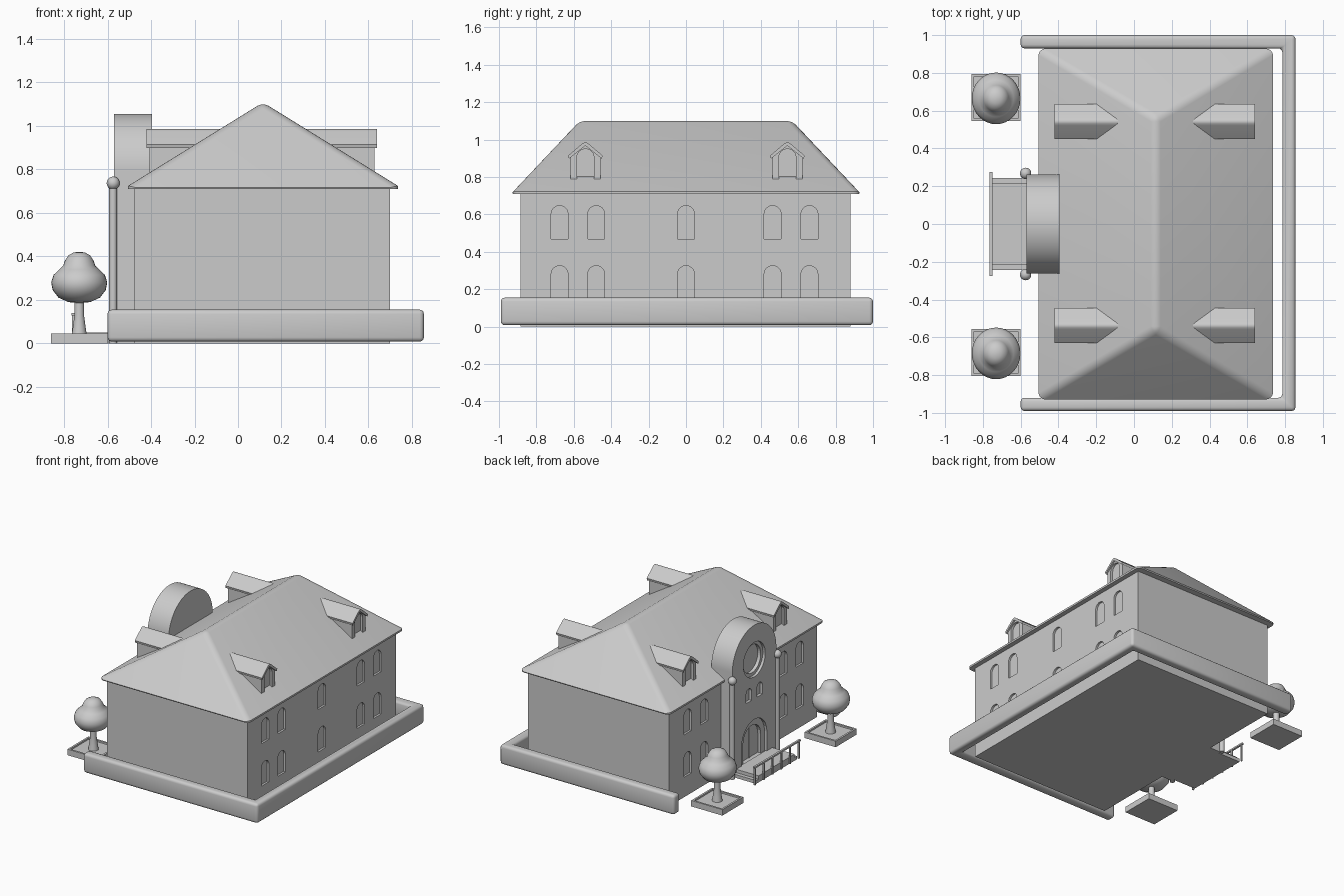
import bpy, bmesh, math
from mathutils import Matrix

cube = bpy.data.objects.get("Cube")
if cube:
    bpy.data.objects.remove(cube, do_unlink=True)

STONE = bpy.data.materials.new("pale grey stone")
STONE.use_nodes = True
colour = (0.6, 0.6, 0.6, 1)
STONE.diffuse_color = colour
STONE.node_tree.nodes["Principled BSDF"].inputs["Base Color"].default_value = colour


def finish(name, bm, smooth=False):
    bmesh.ops.recalc_face_normals(bm, faces=bm.faces)
    mesh = bpy.data.meshes.new(name)
    bm.to_mesh(mesh)
    bm.free()
    obj = bpy.data.objects.new(name, mesh)
    bpy.context.collection.objects.link(obj)
    mesh.materials.append(STONE)
    if smooth:
        bpy.ops.object.select_all(action='DESELECT')
        obj.select_set(True)
        bpy.context.view_layer.objects.active = obj
        bpy.ops.object.shade_smooth_by_angle(angle=math.radians(40))
    return obj


def extrude(bm, points, shift):
    face = bm.faces.new([bm.verts.new(p) for p in points])
    moved = bmesh.ops.extrude_face_region(bm, geom=[face], use_keep_orig=True)["geom"]
    bmesh.ops.translate(bm, vec=shift, verts=[v for v in moved if isinstance(v, bmesh.types.BMVert)])


def prism(name, profiles, x0, x1, smooth=False):
    """Extrude closed (y, z) profiles along x."""
    bm = bmesh.new()
    for profile in profiles:
        extrude(bm, [(x0, y, z) for y, z in profile], (x1 - x0, 0, 0))
    return finish(name, bm, smooth)


def box(name, x0, x1, y0, y1, z0, z1):
    return prism(name, [[(y0, z0), (y1, z0), (y1, z1), (y0, z1)]], x0, x1)


def arch(y, half, z0, top, steps=12):
    """Round-headed outline."""
    turn = [math.pi * i / steps for i in range(steps + 1)]
    head = [(y + half * math.cos(a), top - half + half * math.sin(a)) for a in turn]
    return [(y - half, z0), (y + half, z0)] + head


def disc(y, z, radius, steps=40):
    turn = [math.tau * i / steps for i in range(steps)]
    return [(y + radius * math.cos(a), z + radius * math.sin(a)) for a in turn]


def carve(obj, cutters):
    """Cut recesses, then discard the cutters."""
    for cutter in cutters:
        cutter.hide_render = True
        mod = obj.modifiers.new("recess", 'BOOLEAN')
        mod.operation, mod.solver, mod.object = 'DIFFERENCE', 'EXACT', cutter
    graph = bpy.context.evaluated_depsgraph_get()
    mesh = bpy.data.meshes.new_from_object(obj.evaluated_get(graph))
    obj.modifiers.clear()
    obj.data = mesh
    for cutter in cutters:
        bpy.data.objects.remove(cutter, do_unlink=True)


def lathe(name, profile, x, y, squash=1.0, steps=32):
    """Spin an (r, z) profile about a vertical axis."""
    bm = bmesh.new()
    verts = [bm.verts.new((r, 0, z)) for r, z in profile]
    edges = [bm.edges.new(pair) for pair in zip(verts, verts[1:])]
    bmesh.ops.spin(bm, geom=verts + edges, axis=(0, 0, 1), cent=(0, 0, 0),
                   angle=math.tau, steps=steps, use_duplicate=False)
    bmesh.ops.remove_doubles(bm, verts=bm.verts, dist=0.0005)
    bmesh.ops.transform(bm, verts=bm.verts,
                        matrix=Matrix.Translation((x, y, 0)) @ Matrix.Diagonal((1, squash, 1, 1)))
    return finish(name, bm, True)


# Main walls with two rows of round-headed windows on the long sides
walls = box("house_walls", -0.475, 0.70, -0.885, 0.88, 0, 0.72)
outer = [-0.676, -0.48, 0.463, 0.66]
rows = [(0.15, 0.326), (0.47, 0.647)]
back = [arch(y, 0.045, a, b) for y in outer + [0] for a, b in rows]
entry = [arch(y, 0.045, a, b) for y in outer for a, b in rows]
carve(walls, [prism("cutter", back, 0.685, 0.75), prism("cutter", entry, -0.52, -0.46)])

# Hipped roof with softened hips and ridge
bm = bmesh.new()
corners = [(-0.505, -0.925), (0.735, -0.925), (0.735, 0.925), (-0.505, 0.925)]
low = [bm.verts.new((x, y, 0.71)) for x, y in corners]
eave = [bm.verts.new((x, y, 0.725)) for x, y in corners]
south, north = [bm.verts.new((0.115, y, 1.108)) for y in (-0.56, 0.56)]
bm.faces.new(low)
for i in range(4):
    j = (i + 1) % 4
    bm.faces.new((low[i], low[j], eave[j], eave[i]))
bm.faces.new((eave[0], eave[1], south))
bm.faces.new((eave[1], eave[2], north, south))
bm.faces.new((eave[2], eave[3], north))
bm.faces.new((eave[3], eave[0], south, north))
soft = [e for e in bm.edges if south in e.verts or north in e.verts]
soft += [bm.edges.get((a, b)) for a, b in zip(low, eave)]
bmesh.ops.bevel(bm, geom=soft, offset=0.03, segments=4, profile=0.5, affect='EDGES')
finish("hipped_roof", bm, True)

# Four dormers, mirrored across the ridge
for side, sx in (("left", 1), ("right", -1)):
    for end, y in (("front", -0.538), ("back", 0.542)):
        def across(x):
            return 0.11 + sx * (x - 0.11)
        shape = [(y - 0.08, 0.76), (y + 0.08, 0.76), (y + 0.08, 0.905), (y, 0.975), (y - 0.08, 0.905)]
        body = prism(f"dormer_wall_{side}_{end}", [shape], across(0.32), across(0.628))
        carve(body, [prism("cutter", [arch(y, 0.046, 0.70, 0.95)], across(0.61), across(0.68))])
        half = [(0.092, 0.915), (0.02, 0.976), (0.01, 0.983)]
        under = [(0.088, 0.898), (0, 0.968)]
        upper = [(y - a, z) for a, z in half] + [(y, 0.986)] + [(y + a, z) for a, z in half[::-1]]
        lower = [(y + a, z) for a, z in under] + [(y - under[0][0], under[0][1])]
        prism(f"dormer_roof_{side}_{end}", [upper + lower], across(0.30), across(0.64), True)

# Round-topped entrance bay with stepped recesses
bay = prism("entrance_bay", [arch(0, 0.262, 0, 1.055, 48)], -0.57, -0.395, True)
carve(bay, [
    prism("cutter", [disc(0, 0.795, 0.13), arch(0, 0.15, 0.045, 0.345),
                     arch(0.065, 0.032, 0.50, 0.60), arch(-0.065, 0.032, 0.50, 0.60)], -0.62, -0.55),
    prism("cutter", [disc(0, 0.795, 0.105), arch(0, 0.105, 0.045, 0.295)], -0.62, -0.525)])
box("door_centre_post", -0.53, -0.518, -0.008, 0.008, 0.045, 0.29)

# Slim columns with ball finials
ball = [(0.03 * math.sin(math.pi * i / 12), 0.737 - 0.03 * math.cos(math.pi * i / 12)) for i in range(13)]
for side, y in (("front", -0.268), ("back", 0.268)):
    lathe(f"column_{side}", [(0, 0), (0.018, 0), (0.018, 0.712), (0, 0.712)], -0.574, y, steps=20)
    lathe(f"finial_{side}", ball, -0.574, y, steps=24)

# Entrance landing, stepped at both ends, and its railing
box("landing_step", -0.755, -0.56, -0.243, 0.243, 0, 0.025)
box("landing", -0.755, -0.56, -0.215, 0.215, 0, 0.05)
box("handrail", -0.765, -0.75, -0.275, 0.275, 0.128, 0.14)
for i in range(6):
    y = -0.262 + i * 0.1048
    box(f"rail_post_{i + 1}", -0.763, -0.752, y - 0.006, y + 0.006, 0, 0.13)

# Rounded boundary wall on three sides
bm = bmesh.new()
plan = [(-0.6, -0.99), (0.855, -0.99), (0.855, 1), (-0.6, 1),
        (-0.6, 0.93), (0.785, 0.93), (0.785, -0.92), (-0.6, -0.92)]
extrude(bm, [(x, y, 0.008) for x, y in plan], (0, 0, 0.147))
bmesh.ops.bevel(bm, geom=bm.edges[:], offset=0.02, segments=3, profile=0.5, affect='EDGES')
finish("boundary_wall", bm, True)

# Clipped trees in square planters
crown = [(0, 0.185), (0.05, 0.19), (0.095, 0.21), (0.122, 0.245), (0.129, 0.28), (0.118, 0.315),
         (0.092, 0.34), (0.074, 0.357), (0.066, 0.38), (0.05, 0.405), (0.026, 0.418), (0, 0.421)]
trunk = [(0, 0.03), (0.036, 0.03), (0.03, 0.07), (0.022, 0.13), (0.022, 0.2), (0, 0.2)]
for side, y in (("front", -0.68), ("back", 0.67)):
    bm = bmesh.new()
    made = bmesh.ops.create_cube(bm, size=1)["verts"]
    bmesh.ops.transform(bm, verts=made, matrix=Matrix.Translation((-0.73, y, 0.0225))
                        @ Matrix.Diagonal((0.26, 0.25, 0.045, 1)))
    top = max(bm.faces, key=lambda f: f.calc_center_median().z)
    bmesh.ops.inset_region(bm, faces=[top], thickness=0.02)
    inner = bmesh.ops.extrude_discrete_faces(bm, faces=[top])["faces"][0]
    bmesh.ops.translate(bm, vec=(0, 0, -0.012), verts=inner.verts)
    finish(f"planter_{side}", bm)
    lathe(f"tree_trunk_{side}", trunk, -0.73, y, steps=20)
    lathe(f"tree_crown_{side}", crown, -0.73, y - 0.005, 1.06)
